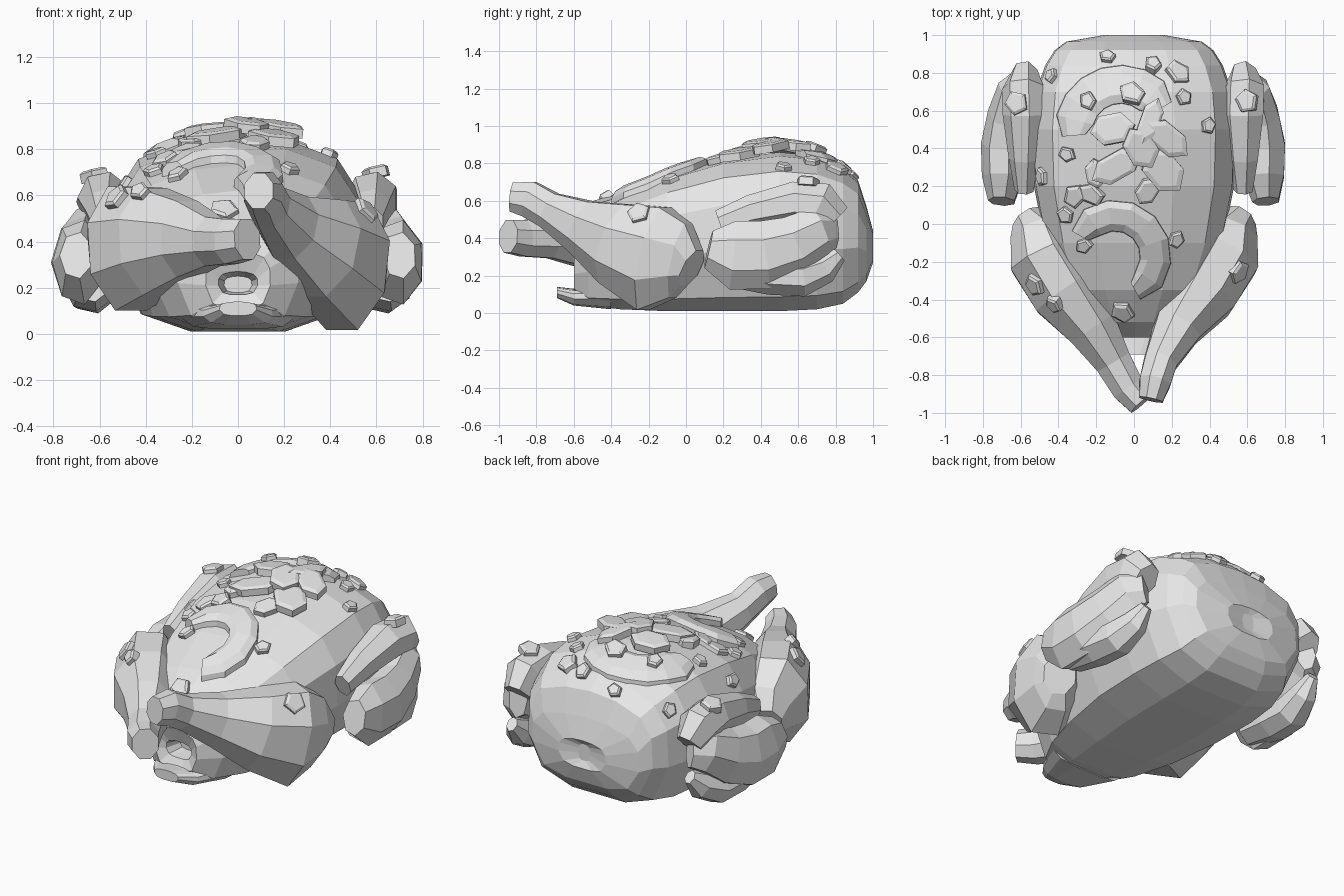
import bpy, random
from math import sin, cos, pi, radians
from mathutils import Vector
from mathutils.bvhtree import BVHTree
import bmesh

random.seed(4)
if "Cube" in bpy.data.objects:
    bpy.data.objects.remove(bpy.data.objects["Cube"])

mat = bpy.data.materials.new("plain_grey")
mat.use_nodes = True
GREY = (0.8, 0.8, 0.8, 1)
mat.diffuse_color = GREY
mat.node_tree.nodes["Principled BSDF"].inputs["Base Color"].default_value = GREY

all_verts, all_faces = [], []      # surface that toppings rest on


def make(name, verts, faces, solid=False):
    mesh = bpy.data.meshes.new(name)
    mesh.from_pydata(verts, [], faces)
    bm = bmesh.new()
    bm.from_mesh(mesh)
    bmesh.ops.recalc_face_normals(bm, faces=bm.faces)
    bm.to_mesh(mesh)
    bm.free()
    mesh.materials.append(mat)
    obj = bpy.data.objects.new(name, mesh)
    bpy.context.collection.objects.link(obj)
    if solid:
        base = len(all_verts)
        all_verts.extend(verts)
        all_faces.extend([[i + base for i in f] for f in faces])


def skin(name, rings, solid=False):
    """Join equal rings of points into a closed faceted skin."""
    n = len(rings[0])
    verts = [Vector(p) for r in rings for p in r]
    faces = [[k * n + i, k * n + (i + 1) % n, (k + 1) * n + (i + 1) % n, (k + 1) * n + i]
             for k in range(len(rings) - 1) for i in range(n)]
    faces += [list(range(n)), list(range(len(verts) - n, len(verts)))]
    make(name, verts, faces, solid)


# Half cross-section of the bird, as fractions of width and height
HALF = [(.38, 0), (.78, .09), (1, .40), (.98, .70), (.80, .88), (.40, .975)]
PROFILE = HALF + [(0, 1)] + [(-x, z) for x, z in reversed(HALF)]


def hull(name, stations, solid=False):
    rings = [[(w * px, y, lo + (hi - lo) * pz) for px, pz in PROFILE]
             for y, w, lo, hi in stations]
    skin(name, rings, solid)


def tube(name, path, sides=8, side=1):
    """Tapered limb; each path point is x, y, z, half width, half height."""
    pts = [Vector((p[0] * side, p[1], p[2])) for p in path]
    rings = []
    for i, c in enumerate(pts):
        t = (pts[min(i + 1, len(pts) - 1)] - pts[max(i - 1, 0)]).normalized()
        across = t.cross(Vector((0, 0, 1))).normalized()
        up = across.cross(t)
        a, b = path[i][3:]
        angles = [2 * pi * (k + .5) / sides for k in range(sides)]
        rings.append([c + across * a * 1.05 * cos(q) + up * b * 1.05 * sin(q) for q in angles])
    skin(name, rings, True)


# Body, with a cavity at the front and a dimple at the back: y, width, bottom, top
hull("body", [
    (-.47, .06, .18, .25), (-.57, .085, .17, .27), (-.60, .14, .11, .36),
    (-.52, .26, .04, .49), (-.35, .38, .02, .62), (-.10, .47, .01, .73),
    (.20, .53, .01, .82), (.50, .54, .01, .86), (.70, .52, .02, .84),
    (.84, .47, .05, .78), (.92, .42, .11, .71), (.965, .36, .17, .57),
    (1.0, .16, .27, .44), (.98, .04, .31, .41)], True)

# Flap under the cavity
hull("cavity_flap", [(-.69, .08, .08, .14), (-.60, .15, .04, .13), (-.40, .25, .02, .15)])

# Legs crossing at the ankles, the left one above the right
tube("left_leg", [
    (.56, .03, .24, .09, .11), (.52, -.03, .28, .14, .21), (.48, -.17, .29, .19, .29),
    (.36, -.36, .37, .19, .23), (.23, -.55, .46, .13, .15), (.14, -.73, .55, .09, .10),
    (.11, -.84, .61, .085, .10), (.09, -.93, .62, .065, .08)])
tube("right_leg", [
    (.56, .03, .32, .09, .11), (.52, -.03, .35, .14, .19), (.48, -.17, .37, .19, .28),
    (.36, -.36, .40, .19, .24), (.22, -.55, .41, .14, .17), (.11, -.73, .40, .10, .11),
    (.03, -.87, .40, .09, .10), (-.04, -.95, .41, .075, .09)], side=-1)

# Folded wings: upper segment, broad middle and a tip pointing back
WING = {
    "upper_wing": [(.58, .18, .48, .05, .07), (.58, .35, .54, .08, .09),
                   (.58, .58, .59, .11, .11), (.585, .71, .57, .11, .13),
                   (.58, .79, .49, .07, .10)],
    "middle_wing": [(.70, .12, .34, .07, .10), (.69, .25, .31, .11, .18),
                    (.69, .42, .31, .115, .18), (.67, .58, .36, .10, .16),
                    (.63, .71, .44, .09, .13), (.58, .79, .45, .05, .10)],
    "wing_tip": [(.64, .25, .23, .09, .09), (.64, .45, .20, .11, .10),
                 (.63, .62, .19, .10, .10), (.61, .74, .24, .07, .08),
                 (.60, .82, .31, .03, .04)],
}
for label, s in (("left", 1), ("right", -1)):
    for part, path in WING.items():
        tube(f"{label}_{part}", path, 7, s)

tree = BVHTree.FromPolygons(all_verts, all_faces)


def ground(x, y):
    hit, normal, _, _ = tree.ray_cast(Vector((x, y, 3)), Vector((0, 0, -1)))
    return hit, normal if normal.z > 0 else -normal


def crescent(name, cx, cy, radius, width, start, end, thick, steps=8):
    """Curved slice draped over the bird, narrower at its ends."""
    rings = []
    for i in range(steps + 1):
        a = radians(start + (end - start) * i / steps)
        half = width * (.5 if 0 < i < steps else .3)
        ring = []
        for off, h in ((1, -.03), (.95, thick * .6), (.5, thick), (-.5, thick),
                       (-.95, thick * .6), (-1, -.03)):
            r = radius + half * off
            x, y = cx + r * cos(a), cy + r * sin(a)
            ring.append(Vector((x, y, ground(x, y)[0].z + h)))
        rings.append(ring)
    skin(name, rings, True)


crescent("front_slice", -.10, -.17, .215, .17, 150, -60, .055)
crescent("back_slice", -.07, .49, .25, .21, 185, 30, .04)

# Toppings may also rest on the slices
tree = BVHTree.FromPolygons(all_verts, all_faces)


def plate(name, x, y, long, wide, turn, thick, lift=0, sides=5):
    """Small faceted plate lying on the surface."""
    hit, n = ground(x, y)
    u = Vector((cos(turn), sin(turn), 0))
    u = (u - n * u.dot(n)).normalized()
    v = n.cross(u)
    rings = []
    for h, scale in ((-.02, 1), (thick * .7, 1), (thick, .75)):
        rings.append([hit + n * (h + lift)
                      + u * long * scale * cos(2 * pi * k / sides)
                      + v * wide * scale * sin(2 * pi * k / sides) for k in range(sides)])
    skin(name, rings)


# Herb leaves heaped on the crown: x, y, length, width, turn, lift
for i, (x, y, l, w, turn, lift) in enumerate([
        (-.11, .50, .12, .09, 10, .03), (.08, .54, .13, .06, 70, .05),
        (.17, .46, .14, .08, -40, .05), (.15, .29, .14, .10, -50, .03),
        (-.09, .31, .15, .08, 30, .03), (-.20, .27, .08, .06, 100, .01),
        (.03, .41, .12, .09, 120, .055), (.07, .18, .08, .06, 60, .01)]):
    plate(f"leaf_{i + 1}", x, y, l, w, radians(turn), .03, lift, 6)

# Seasoning crumbs on body, legs and wings
CRUMBS = [(-.43, .78), (-.14, .88), (.10, .84), (.26, .67), (.39, .52), (-.24, .65),
          (-.48, .25), (-.36, .05), (-.26, -.11), (.22, -.08), (-.35, .37), (-.42, -.42)]
LARGE = [(.23, .80), (-.01, .69), (-.31, .15), (.55, -.25), (-.52, -.32), (-.06, -.46),
         (-.22, .16), (.60, .65), (-.62, .64)]
for size, spots in ((.047, CRUMBS), (.066, LARGE)):
    for x, y in spots:
        plate("crumb", x, y, size * random.uniform(.95, 1.15), size * random.uniform(.85, 1),
              random.uniform(0, 2 * pi), .03)
